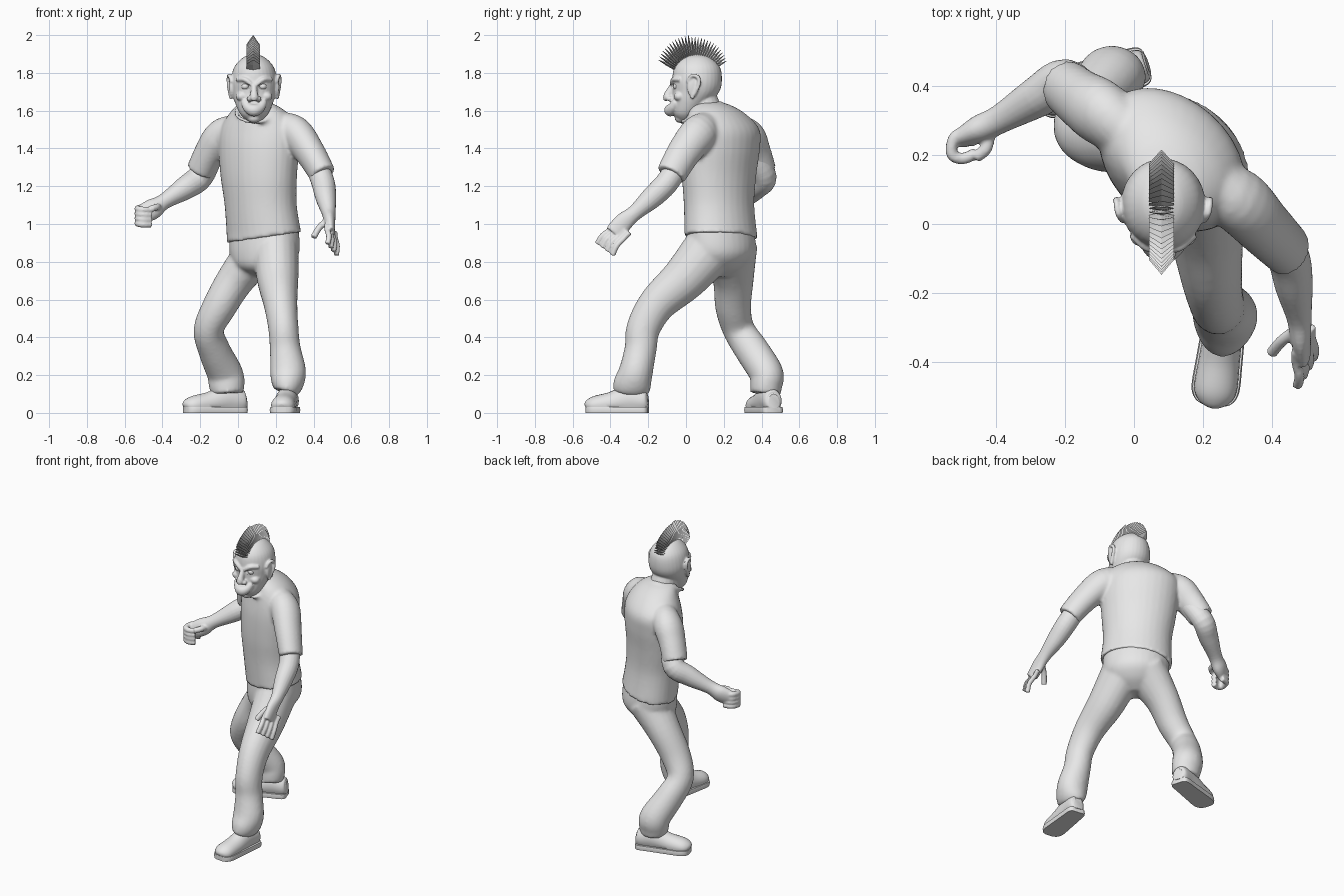
import bpy, bmesh, math
from mathutils import Vector, Matrix

cube = bpy.data.objects.get("Cube")
if cube:
    bpy.data.objects.remove(cube, do_unlink=True)

grey = bpy.data.materials.new("plain grey")
grey.use_nodes = True
grey.diffuse_color = (.8, .8, .8, 1)
grey.node_tree.nodes["Principled BSDF"].inputs["Base Color"].default_value = (.8, .8, .8, 1)


def spline(points, steps):
    """Smooth the rows of a path with Catmull-Rom interpolation."""
    rows = [Vector(p) for p in points]
    if steps == 1:
        return rows
    padded = [rows[0]] + rows + [rows[-1]]
    result = []
    for a, b, c, d in zip(padded, padded[1:], padded[2:], padded[3:]):
        for k in range(steps):
            t = k / steps
            result.append(b + (c - a) * (t / 2)
                          + (a * 2 - b * 5 + c * 4 - d) * (t * t / 2)
                          + (b * 3 - a - c * 3 + d) * (t * t * t / 2))
    return result + [rows[-1]]


def loft(bm, points, side=(1, 0, 0), level=False, steps=5, sides=20, clamp=None):
    """Skin oval rings along rows of x, y, z, half width, half depth."""
    rows = spline(points, steps)
    centres = [r.to_3d() if len(r) == 3 else Vector(r[:3]) for r in rows]
    rings = []
    for i, row in enumerate(rows):
        along = centres[min(i + 1, len(rows) - 1)] - centres[max(i - 1, 0)]
        along = Vector((0, 0, 1)) if level else along.normalized()
        u = Vector(side)
        u = (u - along * u.dot(along)).normalized()
        v = along.cross(u)
        ring = []
        for k in range(sides):
            angle = math.tau * k / sides
            p = (centres[i] + u * max(row[3], .001) * math.cos(angle)
                 + v * max(row[4], .001) * math.sin(angle))
            if clamp:
                p.z = min(max(p.z, clamp[0]), clamp[1])
            ring.append(bm.verts.new(p))
        rings.append(ring)
    for low, high in zip(rings, rings[1:]):
        for k in range(sides):
            n = (k + 1) % sides
            bm.faces.new((low[k], low[n], high[n], high[k]))
    bm.faces.new(rings[0])
    bm.faces.new(rings[-1])


def tube(bm, points, radius, **options):
    loft(bm, [(*p, radius, radius) for p in points], sides=12, **options)


def ball(bm, place, size):
    matrix = Matrix.Translation(place) @ Matrix.Diagonal((*size, 1))
    bmesh.ops.create_uvsphere(bm, u_segments=20, v_segments=12, radius=1, matrix=matrix)


def finish(name, bm, voxel=0, relax=0, smooth=True):
    """Make an object; a voxel size fuses its overlapping pieces."""
    bmesh.ops.recalc_face_normals(bm, faces=bm.faces)
    mesh = bpy.data.meshes.new(name)
    bm.to_mesh(mesh)
    bm.free()
    mesh.materials.append(grey)
    obj = bpy.data.objects.new(name, mesh)
    bpy.context.collection.objects.link(obj)
    if voxel:
        fuse = obj.modifiers.new("Fuse", 'REMESH')
        fuse.mode = 'VOXEL'
        fuse.voxel_size = voxel
        fuse.use_smooth_shade = True
        soften = obj.modifiers.new("Soften", 'SMOOTH')
        soften.iterations = relax
    elif smooth:
        bpy.ops.object.select_all(action='DESELECT')
        obj.select_set(True)
        bpy.context.view_layer.objects.active = obj
        bpy.ops.object.shade_smooth_by_angle(angle=math.radians(40))
    return obj


twist = (math.cos(math.radians(42)), -math.sin(math.radians(42)), 0)

# Shirt: turned torso, two short sleeves and a collar
bm = bmesh.new()
loft(bm, [(.14, .185, .93, .22, .17), (.12, .175, 1.1, .21, .165),
          (.11, .175, 1.25, .225, .17), (.11, .185, 1.4, .24, .175),
          (.11, .19, 1.5, .235, .165), (.11, .165, 1.58, .18, .13),
          (.1, .135, 1.63, .11, .09), (.1, .12, 1.65, .04, .03)],
     side=twist, level=True, sides=32)
for v in bm.verts:
    if v.co.z < .95:
        v.co.z += .15 * (v.co.x - .14)
loft(bm, [(.2, .12, 1.5, .08, .09), (.3, .07, 1.48, .09, .1),
          (.38, -.01, 1.38, .08, .09), (.45, -.08, 1.26, .07, .08)])
loft(bm, [(0, .25, 1.49, .08, .09), (-.09, .32, 1.46, .09, .1),
          (-.15, .36, 1.38, .08, .09), (-.2, .4, 1.28, .075, .08)])
collar = [math.tau * k / 16 for k in range(17)]
tube(bm, [(.09 + .1 * math.cos(a), .08 + .1 * math.sin(a), 1.59 + .05 * math.sin(a))
          for a in collar], .012, side=(0, 0, 1), steps=2)
finish("shirt", bm, .011, 4)

# Trousers: pelvis and two striding legs
bm = bmesh.new()
loft(bm, [(.14, .185, .97, .2, .155), (.14, .185, .85, .2, .165),
          (.13, .17, .77, .15, .13), (.13, .17, .72, .05, .05)],
     side=twist, level=True, sides=32)
loft(bm, [(.2, .12, .86, .12, .14), (.21, -.01, .71, .11, .12),
          (.225, -.15, .58, .09, .1), (.24, -.225, .45, .08, .09),
          (.25, -.24, .34, .082, .085), (.265, -.265, .22, .095, .09),
          (.26, -.285, .15, .085, .1), (.25, -.29, .11, .065, .095)])
loft(bm, [(.11, .23, .86, .12, .15), (-.01, .25, .71, .1, .11),
          (-.1, .25, .56, .09, .095), (-.155, .28, .44, .08, .085),
          (-.125, .35, .33, .085, .09), (-.07, .425, .21, .095, .09),
          (-.06, .425, .15, .095, .085), (-.055, .42, .1, .085, .08)])
finish("trousers", bm, .011, 4)


# Shoes: rounded upper on a flat sole
def shoe(name, heel, toe):
    heel, toe = Vector((*heel, 0)), Vector((*toe, 0))
    across = (toe - heel).cross(Vector((0, 0, 1)))
    shape = [(0, .03, .06, .04), (.06, .05, .06, .06), (.3, .055, .07, .075),
             (.6, .06, .05, .06), (.85, .062, .04, .05), (.96, .045, .035, .035),
             (1, .015, .03, .015)]
    upper, sole = bmesh.new(), bmesh.new()
    path, base = [], []
    for s, width, height, depth in shape:
        p = heel.lerp(toe, s)
        path.append((p.x, p.y, height, width, depth))
        base.append((p.x, p.y, .015, width + .008, .05))
    loft(upper, path, side=across, clamp=(.025, 1))
    loft(sole, base, side=across, clamp=(0, .03))
    finish(name + "_upper", upper)
    finish(name + "_sole", sole)


shoe("left_shoe", (.275, -.2), (.23, -.53))
shoe("right_shoe", (.04, .465), (-.285, .36))

# Left arm with an open hand
bm = bmesh.new()
loft(bm, [(.41, -.03, 1.33, .06, .06), (.45, -.1, 1.22, .062, .062),
          (.465, -.18, 1.14, .055, .058), (.48, -.27, 1.06, .037, .042),
          (.485, -.33, 1.01, .03, .05), (.492, -.38, .95, .022, .052)])
for i in range(4):
    knuckle = Vector((.472 + .014 * i, -.4 + .024 * i, .97 - .015 * i))
    tip = Vector((.475 + .015 * i, -.47 + .027 * i, .895 - .02 * i))
    bend = knuckle.lerp(tip, .5) + Vector((.008, -.008, .005))
    tube(bm, [knuckle + Vector((0, .03, .03)), knuckle, bend, tip], .015)
tube(bm, [(.47, -.31, 1.02), (.43, -.34, .98), (.4, -.375, .93)], .017)
finish("left_arm", bm, .006, 2)

# Right arm with a fist
bm = bmesh.new()
loft(bm, [(-.14, .36, 1.36, .06, .06), (-.2, .415, 1.25, .065, .068),
          (-.28, .37, 1.19, .06, .062), (-.39, .305, 1.12, .042, .042),
          (-.45, .275, 1.08, .04, .055), (-.51, .245, 1.05, .025, .05)],
     side=(0, 1, 0))
for i in range(4):
    z = 1.085 - .026 * i
    tube(bm, [(-.47, .27, z), (-.52, .255, z), (-.53, .205, z - .005),
              (-.5, .19, z - .01), (-.46, .205, z - .01)], .017, side=(0, 0, 1))
tube(bm, [(-.42, .27, 1.09), (-.43, .22, 1.09), (-.46, .195, 1.08)], .018, side=(0, 0, 1))
finish("right_arm", bm, .006, 2)

# Head: skull, neck, nose, brows, cheeks, lips and ears
middle = .085
grin = [(-.052, -.05, 1.65, .008), (-.032, -.07, 1.617, .016), (0, -.083, 1.602, .022),
        (.032, -.07, 1.617, .016), (.052, -.05, 1.65, .008)]
bm = bmesh.new()
loft(bm, [(middle, -.005, 1.54, .03, .025), (middle, 0, 1.58, .072, .068),
          (middle, .025, 1.64, .1, .1), (middle, .052, 1.7, .117, .124),
          (middle, .058, 1.76, .122, .132), (middle, .06, 1.83, .105, .12),
          (middle, .06, 1.88, .06, .072), (middle, .06, 1.9, .01, .01)],
     level=True, sides=32)
loft(bm, [(.1, .12, 1.56, .085, .085), (middle, .07, 1.7, .08, .08)])
loft(bm, [(middle, -.06, 1.75, .014, .015), (middle, -.085, 1.7, .018, .022),
          (middle, -.105, 1.67, .022, .02), (middle, -.12, 1.665, .01, .01)])
loft(bm, [(middle + x, y, z, r + .011, r + .011) for x, y, z, r in grin], side=(0, 0, 1))
ball(bm, (middle, -.03, 1.56), (.035, .03, .025))
for s in (-1, 1):
    ball(bm, (middle + s * .022, -.085, 1.663), (.016, .02, .014))
    ball(bm, (middle + s * .065, -.035, 1.675), (.032, .03, .025))
    tube(bm, [(middle + s * .015, -.073, 1.74), (middle + s * .05, -.066, 1.765),
              (middle + s * .09, -.03, 1.765)], .013, side=(0, 0, 1))
    ear = middle + s * .122
    ball(bm, (ear, .035, 1.725), (.012, .03, .055))
    tube(bm, [(ear - s * .005, .01, 1.75), (ear + s * .008, .03, 1.785),
              (ear + s * .014, .065, 1.775), (ear + s * .012, .065, 1.73),
              (ear, .03, 1.665)], .01)
head = finish("head", bm, .0055, 3)

# Hollows for the mouth and eyes
bm = bmesh.new()
loft(bm, [(middle + x, y - .008, z, r, r) for x, y, z, r in grin], side=(0, 0, 1))
for s in (-1, 1):
    ball(bm, (middle + s * .047, -.08, 1.728), (.027, .03, .016))
hollows = finish("face_hollows", bm)
hollows.hide_render = True
hollows.hide_viewport = True
cut = head.modifiers.new("Hollows", 'BOOLEAN')
cut.operation = 'DIFFERENCE'
cut.object = hollows

# Eyeballs and two rows of teeth
bm = bmesh.new()
for s in (-1, 1):
    ball(bm, (middle + s * .047, -.048, 1.728), (.02, .02, .018))
finish("eyes", bm)
bm = bmesh.new()
for i in range(-3, 4):
    bend = i * i * .0025
    for z in (1.618, 1.588):
        matrix = (Matrix.Translation((middle + i * .011, -.077 + bend, z + bend))
                  @ Matrix.Diagonal((.009, .012, .014, 1)))
        bmesh.ops.create_cube(bm, size=1, matrix=matrix)
finish("teeth", bm, smooth=False)

# Mohawk: a fan of flat pointed blades over the crown
bm = bmesh.new()
blades = 28
for i in range(blades):
    angle = math.radians(28 + 124 * i / (blades - 1))
    reach = .18 + .04 * math.sin(angle) + (.012 if i > blades / 2 else 0)
    way = Vector((0, math.cos(angle), math.sin(angle)))
    root = Vector((middle - .005, .04, 1.77))
    rows = [(reach * .5, .036, .009), (reach * .78, .036, .007), (reach, .001, .001)]
    loft(bm, [(*(root + way * r), w, d) for r, w, d in rows], steps=1, sides=4)
finish("mohawk", bm, smooth=False)
